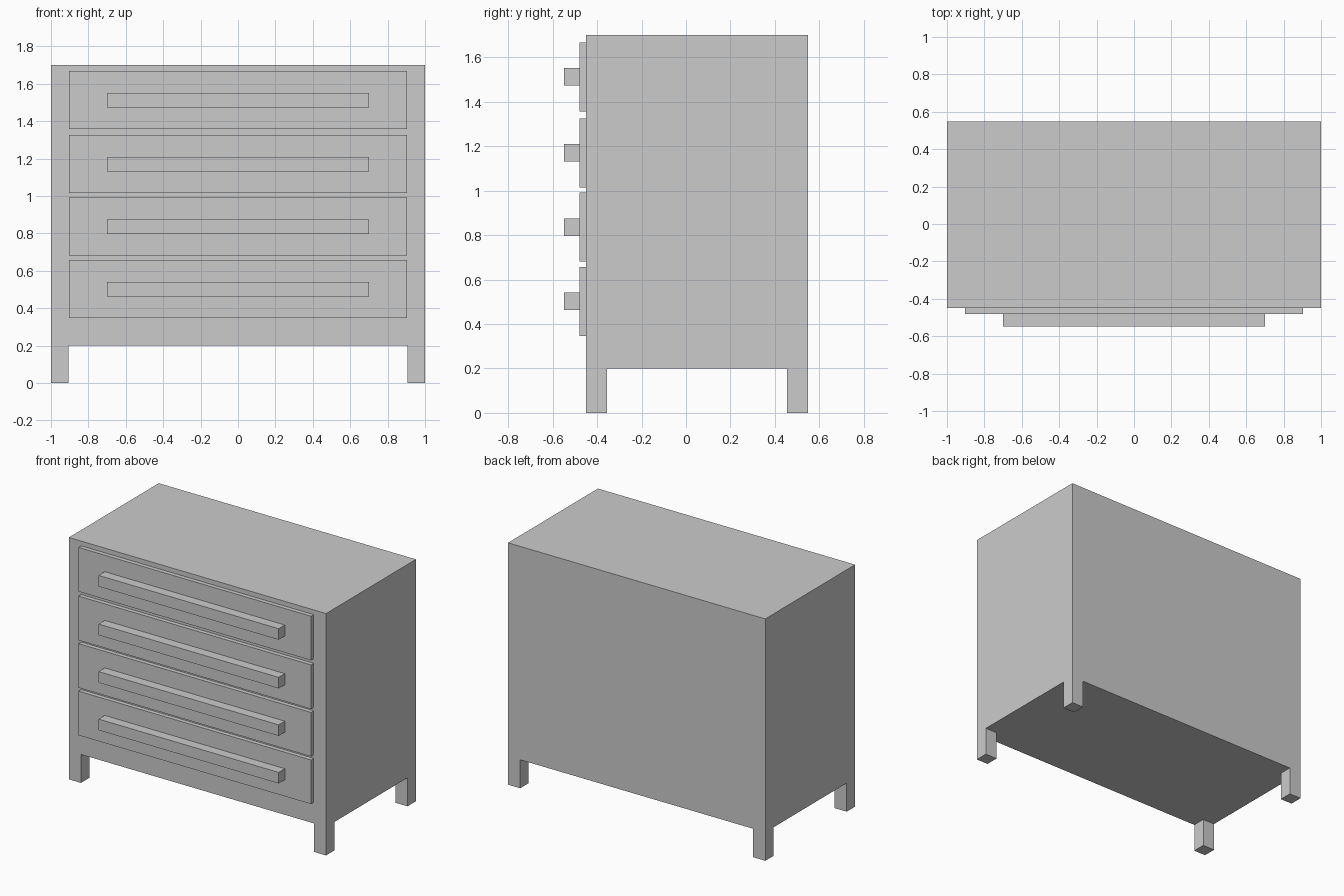
import bpy, bmesh
from mathutils import Vector

if "Cube" in bpy.data.objects:
    bpy.data.objects.remove(bpy.data.objects["Cube"])


def make_object(name, bm):
    bmesh.ops.recalc_face_normals(bm, faces=bm.faces)
    mesh = bpy.data.meshes.new(name)
    bm.to_mesh(mesh)
    bm.free()
    obj = bpy.data.objects.new(name, mesh)
    bpy.context.collection.objects.link(obj)
    return obj


def box_bmesh(lo, hi):
    lo, hi = Vector(lo), Vector(hi)
    bm = bmesh.new()
    bmesh.ops.create_cube(bm, size=1)
    bmesh.ops.scale(bm, vec=hi - lo, verts=bm.verts)
    bmesh.ops.translate(bm, vec=(lo + hi) / 2, verts=bm.verts)
    return bm


# Cabinet with legs extruded from the corners of its underside
X, FRONT, BACK = 1.0, -0.45, 0.548
BASE, TOP = 0.2, 1.7
LEG = 0.094
bm = box_bmesh((-X, FRONT, BASE), (X, BACK, TOP))
cuts = [((x, 0, 0), (1, 0, 0)) for x in (-X + LEG, X - LEG)]
cuts += [((0, y, 0), (0, 1, 0)) for y in (FRONT + LEG, BACK - LEG)]
for co, no in cuts:
    bmesh.ops.bisect_plane(bm, geom=bm.verts[:] + bm.edges[:] + bm.faces[:],
                           plane_co=co, plane_no=no)
bm.normal_update()
corners = []
for f in bm.faces:
    c = f.calc_center_median()
    outer_y = c.y < FRONT + LEG or c.y > BACK - LEG
    if f.normal.z < -0.9 and abs(c.x) > X - LEG and outer_y:
        corners.append(f)
legs = bmesh.ops.extrude_discrete_faces(bm, faces=corners)["faces"]
bmesh.ops.translate(bm, vec=(0, 0, -BASE),
                    verts=list({v for f in legs for v in f.verts}))
make_object("cabinet", bm)

# Four drawer fronts, each with a long bar handle
DRAWER_H, HANDLE_H, PITCH = 0.31, 0.078, 0.334
PANEL_Y, HANDLE_Y = -0.48, -0.548
for i in range(4):
    zc = 0.502 + i * PITCH + (0.008 if i == 3 else 0)
    make_object(f"drawer_front_{i + 1}", box_bmesh(
        (-0.904, PANEL_Y, zc - DRAWER_H / 2), (0.904, FRONT, zc + DRAWER_H / 2)))
    make_object(f"drawer_handle_{i + 1}", box_bmesh(
        (-0.7, HANDLE_Y, zc - HANDLE_H / 2), (0.7, PANEL_Y, zc + HANDLE_H / 2)))
